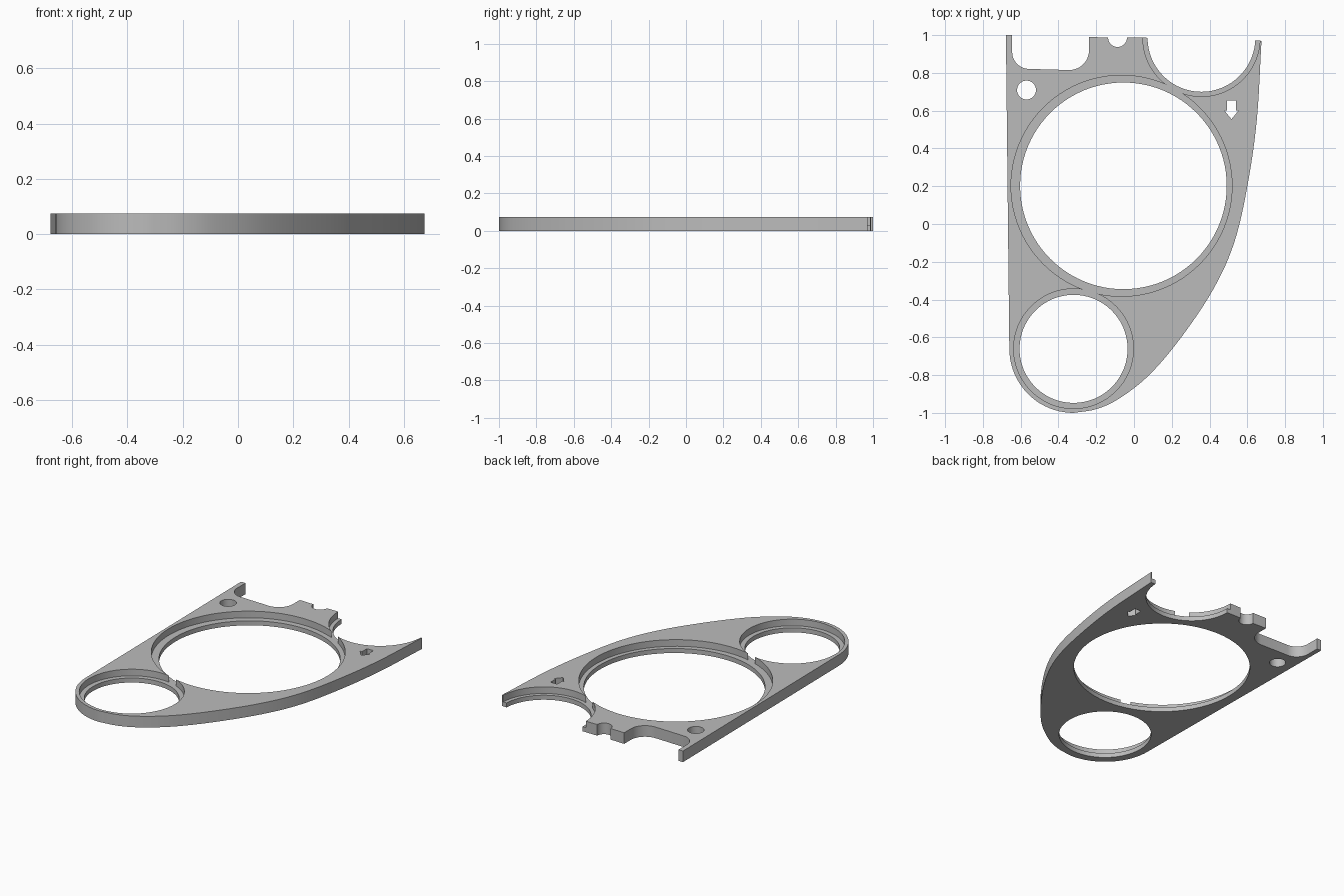
import bpy, bmesh, math
from mathutils import Vector

if "Cube" in bpy.data.objects:
    bpy.data.objects.remove(bpy.data.objects["Cube"])

THICK = 0.074
LEDGE = 0.03

grey = bpy.data.materials.new("satin grey")
grey.use_nodes = True
grey.diffuse_color = (0.5, 0.5, 0.5, 1)
grey.node_tree.nodes["Principled BSDF"].inputs["Base Color"].default_value = (0.5, 0.5, 0.5, 1)


def arc(cx, cy, r, start, end, steps):
    """Points along a circular arc, angles in degrees."""
    angles = [math.radians(start + (end - start) * i / steps) for i in range(steps + 1)]
    return [(cx + r * math.cos(a), cy + r * math.sin(a)) for a in angles]


def smooth_path(pts, steps=6):
    """Catmull-Rom curve through the points."""
    p = [Vector(q) for q in pts]
    p = [2 * p[0] - p[1]] + p + [2 * p[-1] - p[-2]]
    out = []
    for a, b, c, d in zip(p, p[1:], p[2:], p[3:]):
        for i in range(steps):
            t = i / steps
            out.append(tuple(0.5 * (2 * b + (c - a) * t + (2 * a - 5 * b + 4 * c - d) * t * t
                                    + (3 * b - a - 3 * c + d) * t ** 3)))
    return out + [tuple(p[-2])]


def prism(name, outline, z0, z1):
    """Closed solid with the given outline between two heights."""
    bm = bmesh.new()
    face = bm.faces.new([bm.verts.new((x, y, z0)) for x, y in outline])
    top = bmesh.ops.extrude_face_region(bm, geom=[face])["geom"]
    bmesh.ops.translate(bm, vec=(0, 0, z1 - z0),
                        verts=[v for v in top if isinstance(v, bmesh.types.BMVert)])
    bmesh.ops.recalc_face_normals(bm, faces=bm.faces)
    mesh = bpy.data.meshes.new(name)
    bm.to_mesh(mesh)
    bm.free()
    mesh.materials.append(grey)
    obj = bpy.data.objects.new(name, mesh)
    bpy.context.collection.objects.link(obj)
    return obj


def cut(target, outline, z0=-0.1):
    """Remove a prism from the target, from z0 up through the top."""
    cutter = prism("cutter", outline, z0, THICK + 0.1)
    cutter.hide_render = True
    mod = target.modifiers.new("cut", "BOOLEAN")
    mod.operation = "DIFFERENCE"
    mod.solver = "EXACT"
    mod.object = cutter
    bpy.context.view_layer.objects.active = target
    bpy.ops.object.modifier_apply(modifier=mod.name)
    bpy.data.objects.remove(cutter)


def circle(cx, cy, r, steps=96):
    return arc(cx, cy, r, 0, 360, steps)[:-1]


# Plate outline: straight left side, rounded nose, long curved right side
outline = [(-0.678, 1.0)]
outline += arc(-0.32, -0.66, 0.34, 180, 270, 20)
outline += smooth_path([(-0.32, -1.0), (-0.2, -0.98), (-0.08, -0.925), (0.08, -0.8),
                        (0.25, -0.6), (0.42, -0.345), (0.53, -0.1), (0.6, 0.2),
                        (0.65, 0.55), (0.675, 0.97)])[1:]

# Back edge: tab with a round notch, then the rounded pocket and left arm
outline += [(0.03, 0.987)]
outline += arc(-0.087, 0.987, 0.05, 0, -180, 16)
outline += [(-0.238, 0.99)]
outline += arc(-0.343, 0.92, 0.105, 0, -90, 12)
outline += arc(-0.555, 0.911, 0.09, 270, 180, 12)
outline += [(-0.645, 1.0)]
plate = prism("bezel_plate", outline, 0, THICK)

# Stepped openings: a wide recess down to the ledge, and a through hole
openings = [
    ((-0.066, 0.202, 0.585), (-0.056, 0.202, 0.547)),
    ((-0.32, -0.66, 0.317), (-0.32, -0.661, 0.286)),
    ((0.357, 0.985, 0.31), (0.357, 0.985, 0.285)),
]
for recess, hole in openings:
    cut(plate, circle(*recess), LEDGE)
    cut(plate, circle(*hole))

# Small round hole and arrow-shaped slot
cut(plate, circle(-0.569, 0.709, 0.05, 40))
cut(plate, [(0.492, 0.653), (0.492, 0.6), (0.479, 0.6), (0.516, 0.555),
            (0.553, 0.6), (0.54, 0.6), (0.54, 0.653)])

# Smooth the curved walls, keep the rims sharp
bpy.ops.object.select_all(action="DESELECT")
plate.select_set(True)
bpy.context.view_layer.objects.active = plate
bpy.ops.object.shade_smooth_by_angle(angle=math.radians(30))
